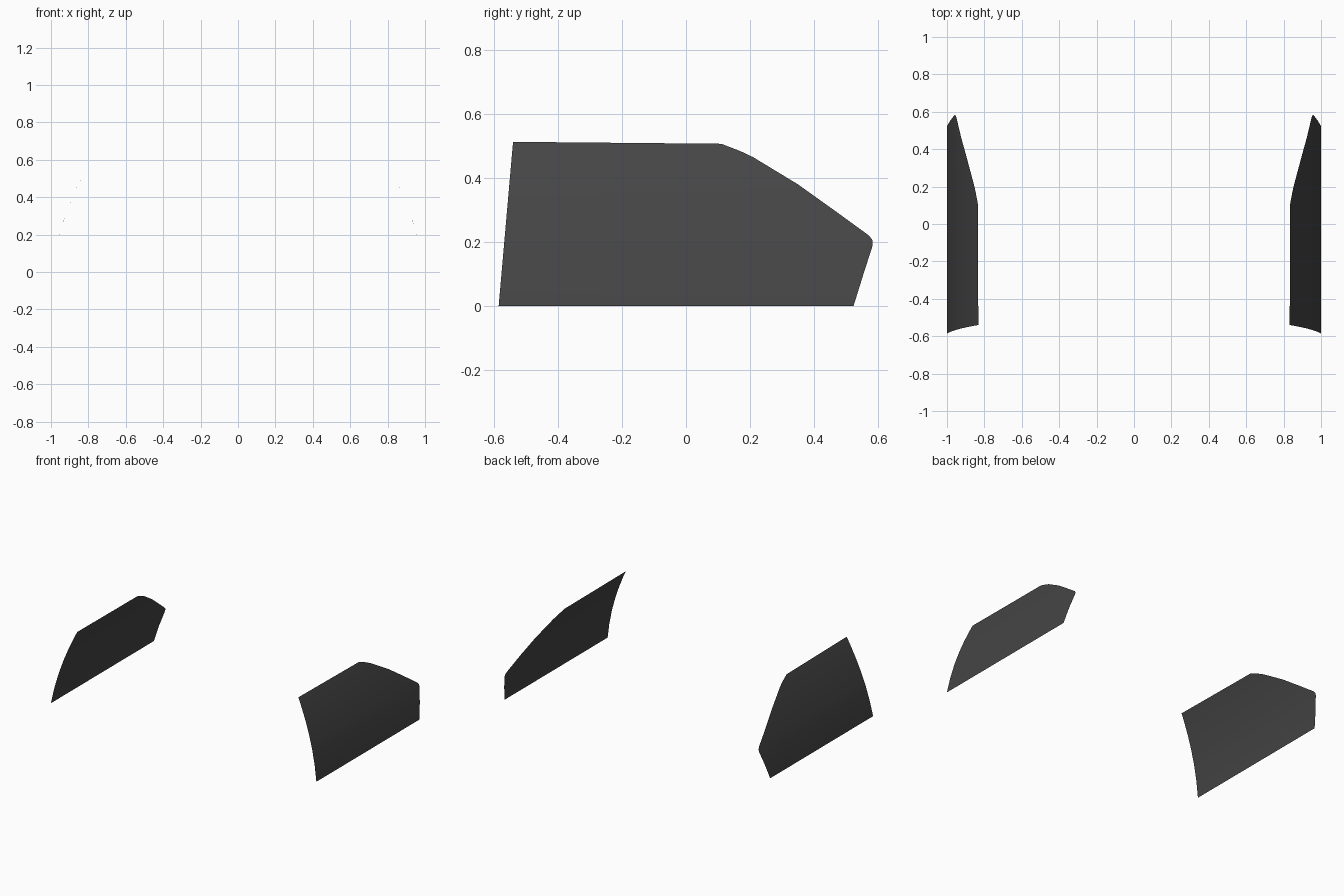
import bpy, bmesh

if "Cube" in bpy.data.objects:
    bpy.data.objects.remove(bpy.data.objects["Cube"])

glass = bpy.data.materials.new("dark_glass")
glass.diffuse_color = (0.06, 0.06, 0.06, 1)
glass.use_nodes = True
glass.node_tree.nodes["Principled BSDF"].inputs["Base Color"].default_value = glass.diffuse_color


def bow(z):
    # inward curve of the pane with height
    return 1.0 - 0.15 * z - 0.345 * z * z


# rear outline of the pane as (y, z), bottom to top
rear = [(0.523, 0), (0.554, 0.1), (0.583, 0.19), (0.583, 0.205), (0.572, 0.22),
        (0.462, 0.30), (0.35, 0.38), (0.21, 0.465), (0.17, 0.484), (0.11, 0.507)]


def window_pane(name, side):
    bm = bmesh.new()
    rows = []
    for y, z in rear:
        zf = z * 0.513 / 0.507          # top edge rises slightly to the front
        yf = -0.585 + 0.045 * zf / 0.513
        rows.append((bm.verts.new((side * bow(zf), yf, zf)),
                     bm.verts.new((side * bow(z), y, z))))
    for (a, b), (d, c) in zip(rows, rows[1:]):
        bm.faces.new((a, b, c, d) if side > 0 else (d, c, b, a))
    me = bpy.data.meshes.new(name)
    bm.to_mesh(me)
    bm.free()
    me.materials.append(glass)
    me.shade_smooth()
    bpy.context.collection.objects.link(bpy.data.objects.new(name, me))


# pair of mirrored side windows
window_pane("right_side_window", 1)
window_pane("left_side_window", -1)
